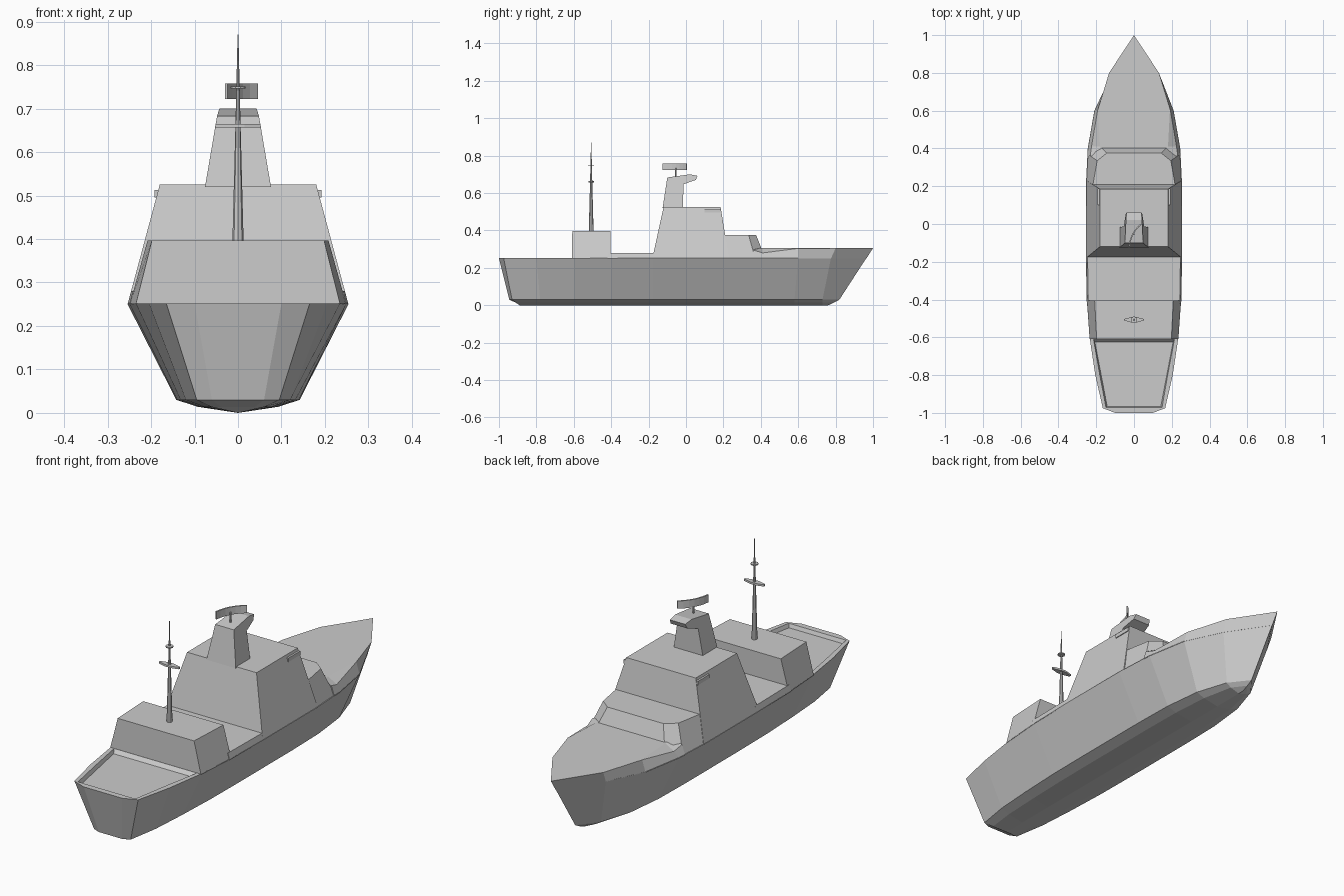
import bpy, bmesh, math

if "Cube" in bpy.data.objects:
    bpy.data.objects.remove(bpy.data.objects["Cube"])


def skin(name, loops, cap_first=True):
    """Bridge closed loops of equal length and cap the ends."""
    bm = bmesh.new()
    rings = [[bm.verts.new(p) for p in loop] for loop in loops]
    n = len(rings[0])
    for a, b in zip(rings, rings[1:]):
        for i in range(n):
            j = (i + 1) % n
            bm.faces.new((a[i], a[j], b[j], b[i]))
    if cap_first:
        bm.faces.new(rings[0][::-1])
    bm.faces.new(rings[-1])
    bmesh.ops.remove_doubles(bm, verts=bm.verts[:], dist=1e-5)
    bmesh.ops.recalc_face_normals(bm, faces=bm.faces[:])
    me = bpy.data.meshes.new(name)
    bm.to_mesh(me)
    bm.free()
    ob = bpy.data.objects.new(name, me)
    bpy.context.collection.objects.link(ob)
    return ob


def sym(half, z=None):
    """Mirror a starboard half outline, stern to bow, into a full loop."""
    pts = [(p[0], p[1], p[2] if z is None else z) for p in half]
    return pts + [(-x, y, h) for x, y, h in reversed(pts)]


def block(name, low, z0, high, z1):
    return skin(name, [sym(low, z0), sym(high, z1)])


def clamp(v, a, b):
    return max(a, min(b, v))


# Hull: keel, bilge, chine and knuckle lines
knuckle = [(.1, -1), (.165, -.975), (.205, -.8), (.235, -.6), (.25, -.4), (.255, -.18),
           (.255, .2), (.245, .4), (.21, .6), (.127, .775), (0, .964)]
chine = [(.06, -.945), (.095, -.93), (.12, -.78), (.132, -.6), (.14, -.4), (.142, -.18),
         (.142, .2), (.138, .4), (.118, .58), (.07, .73), (0, .82)]
bilge = [(x * .65, clamp(y, -.91, .79)) for x, y in chine]
keel = [(0, clamp(y, -.89, .76)) for x, y in chine]
hull = skin("hull", [sym(keel, 0), sym(bilge, .014), sym(chine, .03), sym(knuckle, .252)],
            cap_first=False)

# Sunken aft deck
cutter = block("aft_deck_cutter", [(.142, -.965), (.207, -.625)], .235,
               [(.155, -.98), (.222, -.595)], .27)
cutter.hide_render = True
cutter.hide_viewport = True
cut = hull.modifiers.new("aft_deck", 'BOOLEAN')
cut.operation = 'DIFFERENCE'
cut.solver = 'EXACT'
cut.object = cutter

# Raised foredeck with tumblehome sides and flared bow
skin("foredeck", [
    sym([(.247, .36), (.245, .4), (.21, .6), (.127, .775), (0, .964)], .25),
    sym([(.232, .36, .295), (.225, .41, .28), (.193, .6, .304), (.132, .8, .305), (0, 1, .305)]),
    sym([(.18, .36), (.18, .41), (.19, .6), (.131, .8), (0, .999)], .305)])

# Superstructure blocks
block("main_deckhouse", [(.254, -.18), (.253, .23)], .25, [(.18, -.12), (.18, .185)], .525)
block("forward_deckhouse", [(.253, .2), (.244, .37), (.19, .425)], .25,
      [(.219, .2), (.195, .335), (.145, .375)], .375)
block("mid_deck", [(.25, -.42), (.254, -.16)], .25, [(.242, -.42), (.246, -.16)], .28)
block("aft_deckhouse", [(.235, -.61), (.249, -.405)], .25, [(.198, -.608), (.208, -.405)], .397)

# Bridge wing ledges
for s in (-1, 1):
    skin("bridge_wing", [[(s * x, y, z) for x, y in
                          ((.17, .1), (.192, .1), (.192, .187), (.17, .187))]
                         for z in (.495, .513)])

# Sensor tower with forward overhang
profile = [(-.125, .52), (-.1, .683), (.02, .7), (.062, .692), (.052, .67), (-.013, .647),
           (-.017, .52)]


def tower_x(y, z):
    return .075 - (z - .525) * .17 - max(0, y) * .12


skin("sensor_tower", [[(s * tower_x(y, z), y, z) for y, z in profile] for s in (1, -1)])


def cone(name, r0, r1, z0, z1, y, sides=8):
    ring = [(math.cos(math.tau * i / sides), math.sin(math.tau * i / sides))
            for i in range(sides)]
    return skin(name, [[(r * c, y + r * s, z) for c, s in ring]
                       for r, z in ((r0, z0), (r1, z1))])


# Curved radar panel on its post
cone("radar_post", .004, .004, .68, .735, -.055, 6)
arc = []
for i in range(7):
    t = i / 6
    bulge = .06 * t * (1 - t)
    arc.append((-.03 + .07 * t - .87 * bulge, -.122 + .127 * t + .49 * bulge))
outline = arc + [(x + .006, y - .003) for x, y in reversed(arc)]
skin("radar_panel", [[(x, y, z) for x, y in outline] for z in (.722, .758)])

# Aft mast with yard and disc
cone("mast", .013, .006, .39, .66, -.507)
cone("mast_top", .006, .001, .66, .87, -.507)
cone("mast_disc", .017, .017, .746, .751, -.507, 10)
yard = [(.052, -.004), (.052, .004), (.015, .014), (-.015, .014),
        (-.052, .004), (-.052, -.004), (-.015, -.014), (.015, -.014)]
skin("mast_yard", [[(x, y - .507, z) for x, y in yard] for z in (.656, .665)])
